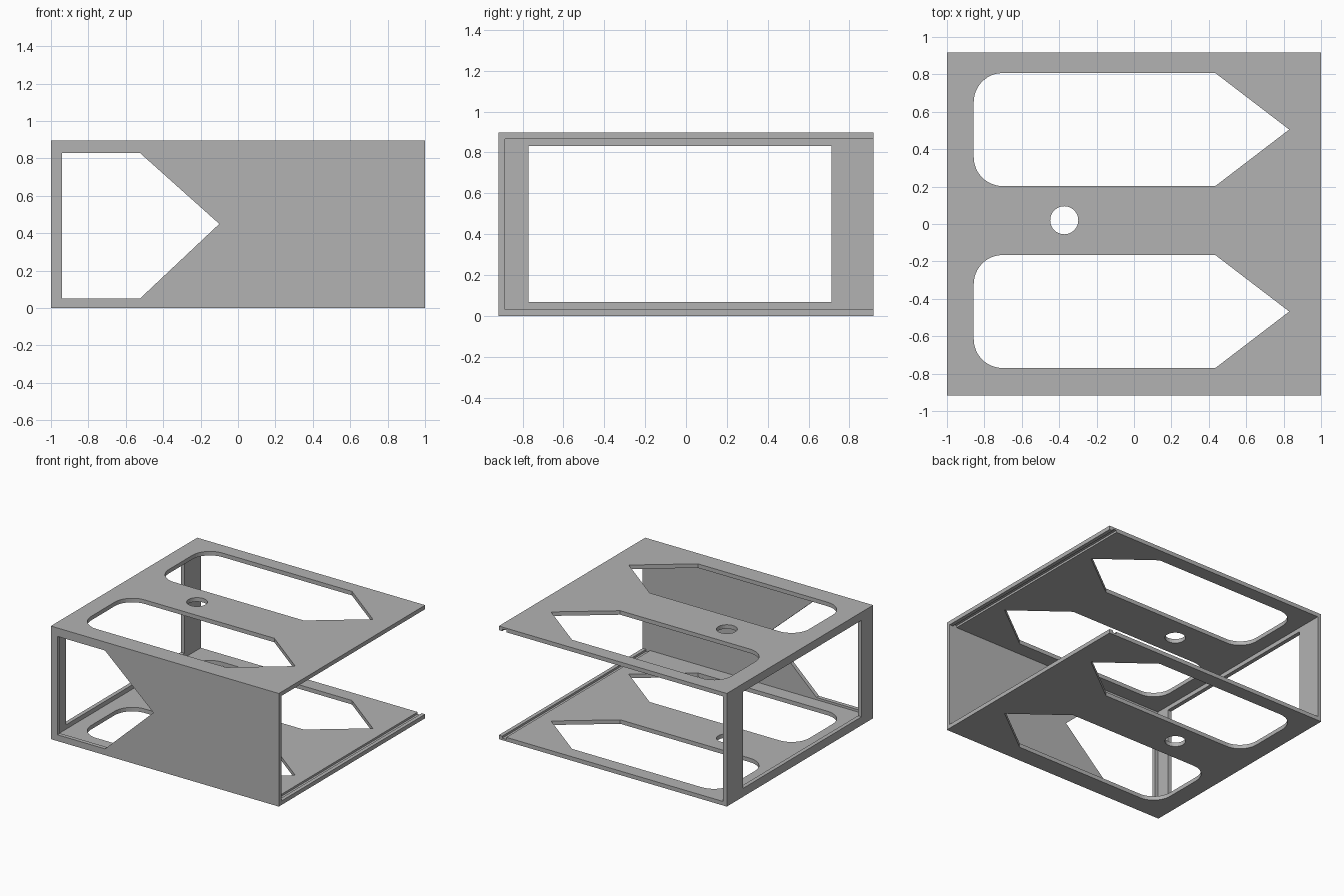
import bpy, bmesh, math

if "Cube" in bpy.data.objects:
    bpy.data.objects.remove(bpy.data.objects["Cube"], do_unlink=True)

X, Y, H, T = 1.0, 0.917, 0.897, 0.032   # half width, half depth, height, wall

grey = bpy.data.materials.new("plain_grey")
grey.use_nodes = True
grey.diffuse_color = (0.45, 0.45, 0.45, 1)
grey.node_tree.nodes["Principled BSDF"].inputs["Base Color"].default_value = (0.45, 0.45, 0.45, 1)

# Where a flat profile (u, v) and its depth w land in space
PLACE = {"x": lambda u, v, w: (w, u, v),
         "y": lambda u, v, w: (u, w, v),
         "z": lambda u, v, w: (u, v, w)}


def prism(name, axis, profile, lo, hi):
    """Extrude a flat profile along an axis."""
    bm = bmesh.new()
    face = bm.faces.new([bm.verts.new(PLACE[axis](u, v, lo)) for u, v in profile])
    new = bmesh.ops.extrude_face_region(bm, geom=[face])["geom"]
    shift = PLACE[axis](0, 0, hi - lo)
    bmesh.ops.translate(bm, vec=shift, verts=[g for g in new if isinstance(g, bmesh.types.BMVert)])
    bmesh.ops.recalc_face_normals(bm, faces=bm.faces)
    mesh = bpy.data.meshes.new(name)
    bm.to_mesh(mesh)
    bm.free()
    mesh.materials.append(grey)
    obj = bpy.data.objects.new(name, mesh)
    bpy.context.collection.objects.link(obj)
    return obj


def rect(u0, u1, v0, v1):
    return [(u0, v0), (u1, v0), (u1, v1), (u0, v1)]


def arc(cu, cv, r, start, end, steps):
    angles = [math.radians(start + (end - start) * i / steps) for i in range(steps + 1)]
    return [(cu + r * math.cos(a), cv + r * math.sin(a)) for a in angles]


def cut(obj, axis, profile, lo, hi):
    """Subtract an extruded profile from a panel."""
    cutter = prism("cutter", axis, profile, lo, hi)
    cutter.hide_render = True
    mod = obj.modifiers.new("cut", "BOOLEAN")
    mod.operation, mod.solver, mod.object = "DIFFERENCE", "EXACT", cutter
    bpy.context.view_layer.objects.active = obj
    bpy.ops.object.modifier_apply(modifier=mod.name)
    bpy.data.objects.remove(cutter, do_unlink=True)


def pointed_slot(cy):
    """Slot with two rounded corners and a pointed end."""
    half, r, left = 0.302, 0.155, -0.857
    return ([(0.435, cy - half), (0.83, cy), (0.435, cy + half)]
            + arc(left + r, cy + half - r, r, 90, 180, 12)
            + arc(left + r, cy - half + r, r, 180, 270, 12))


# Top and bottom plates: two slots, a round hole and a sliding groove
for name, z, groove in (("bottom_plate", 0, T / 2), ("top_plate", H - T, H - T * 1.5)):
    plate = prism(name, "z", rect(-X, X, -Y, Y), z, z + T)
    for cy in (-0.468, 0.505):
        cut(plate, "z", pointed_slot(cy), z - 0.1, z + T + 0.1)
    cut(plate, "z", arc(-0.373, 0.02, 0.075, 0, 348.75, 31), z - 0.1, z + T + 0.1)
    cut(plate, "z", rect(0.935, 0.97, T - Y, Y + 0.1), groove, groove + T)

# Front wall with its pointed window
front = prism("front_wall", "y", rect(-X, X, T, H - T), -Y, T - Y)
window = [(-0.942, 0.05), (-0.525, 0.05), (-0.10, 0.45), (-0.525, 0.83), (-0.942, 0.83)]
cut(front, "y", window, -Y - 0.1, T - Y + 0.1)

# Side frame with a large rectangular opening
side = prism("side_frame", "x", rect(T - Y, Y, T, H - T), -X, T - X)
cut(side, "x", rect(-0.772, 0.713, 0.067, 0.832), -X - 0.1, T - X + 0.1)
